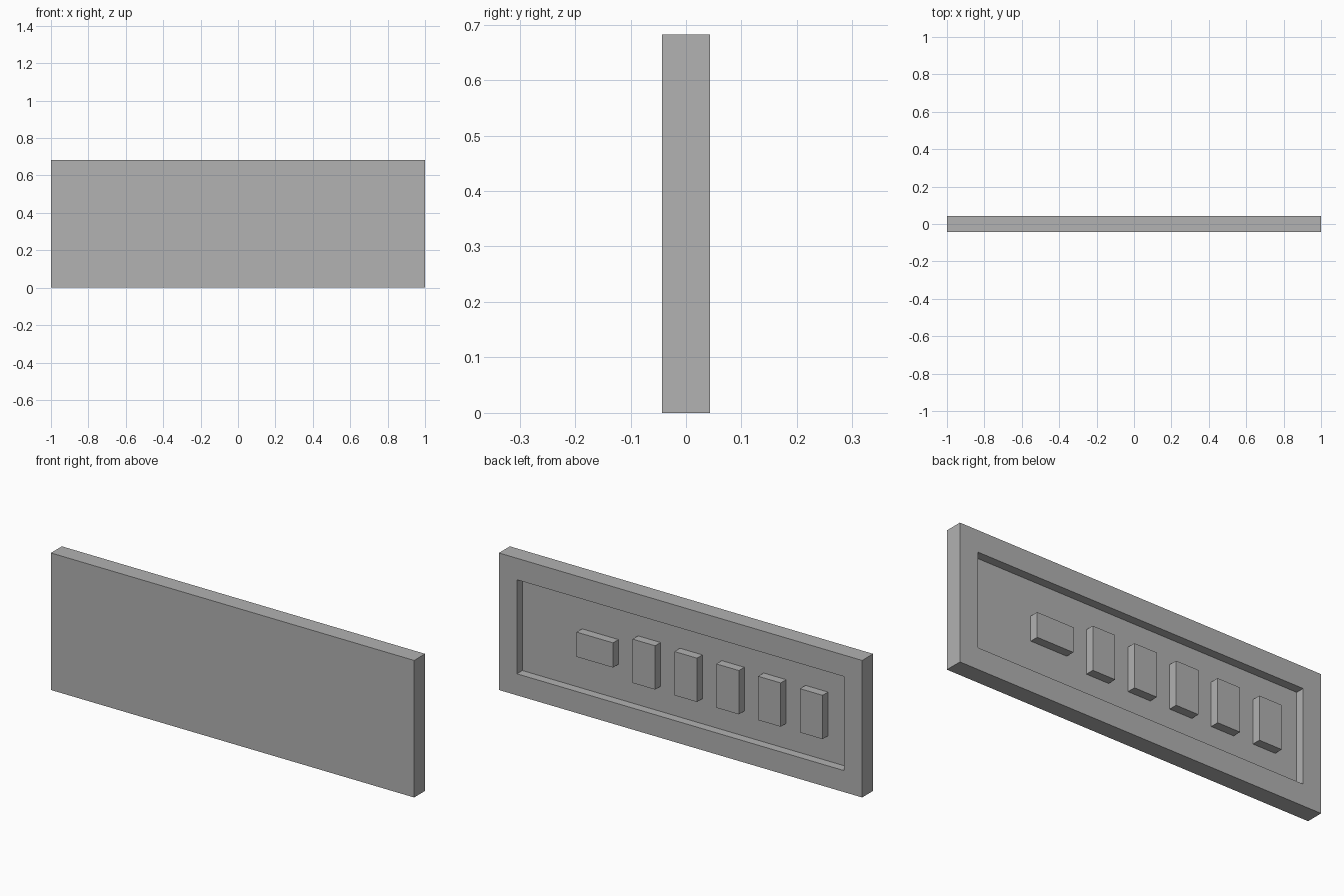
import bpy
import bmesh
from mathutils import Matrix, Vector

cube = bpy.data.objects.get("Cube")
if cube:
    bpy.data.objects.remove(cube, do_unlink=True)

WIDTH, DEPTH, HEIGHT = 2.0, 0.086, 0.682
BACK, FLOOR = DEPTH / 2, 0.0
MID_Z = HEIGHT / 2

grey = bpy.data.materials.new("plain_grey")
grey.use_nodes = True
colour = (0.445, 0.445, 0.445, 1)
grey.diffuse_color = colour
grey.node_tree.nodes["Principled BSDF"].inputs["Base Color"].default_value = colour


def box(bm, centre, size):
    matrix = Matrix.Translation(centre) @ Matrix.Diagonal((*size, 1))
    bmesh.ops.create_cube(bm, size=1, matrix=matrix)
    bm.normal_update()


def finish(bm, name):
    mesh = bpy.data.meshes.new(name)
    bm.to_mesh(mesh)
    bm.free()
    mesh.materials.append(grey)
    obj = bpy.data.objects.new(name, mesh)
    bpy.context.collection.objects.link(obj)


# Panel with a rectangular tray sunk into its back
bm = bmesh.new()
box(bm, (0, 0, MID_Z), (WIDTH, DEPTH, HEIGHT))
back_face = max(bm.faces, key=lambda f: f.normal.y)
bmesh.ops.inset_region(bm, faces=[back_face], thickness=0.1)
for v in back_face.verts:
    v.co.x = 0.901 if v.co.x > 0 else -0.901
    v.co.z = MID_Z + (0.234 if v.co.z > MID_Z else -0.234)
tray = bmesh.ops.extrude_discrete_faces(bm, faces=[back_face])["faces"][0]
bmesh.ops.translate(bm, verts=tray.verts, vec=Vector((0, FLOOR - BACK, 0)))
bmesh.ops.recalc_face_normals(bm, faces=bm.faces)
finish(bm, "panel")


def raised_block(name, x, width, height):
    """Block standing on the tray floor, flush with the rim."""
    bm = bmesh.new()
    box(bm, (x, (FLOOR + BACK) / 2, MID_Z), (width, BACK - FLOOR, height))
    base = min(bm.faces, key=lambda f: f.normal.y)
    bmesh.ops.delete(bm, geom=[base], context="FACES_ONLY")
    finish(bm, name)


# One wide block followed by a row of five upright ones
raised_block("wide_block", 0.472, 0.2, 0.123)
for i in range(5):
    raised_block(f"upright_block_{i + 1}", 0.202 - i * 0.2305, 0.124, 0.218)
